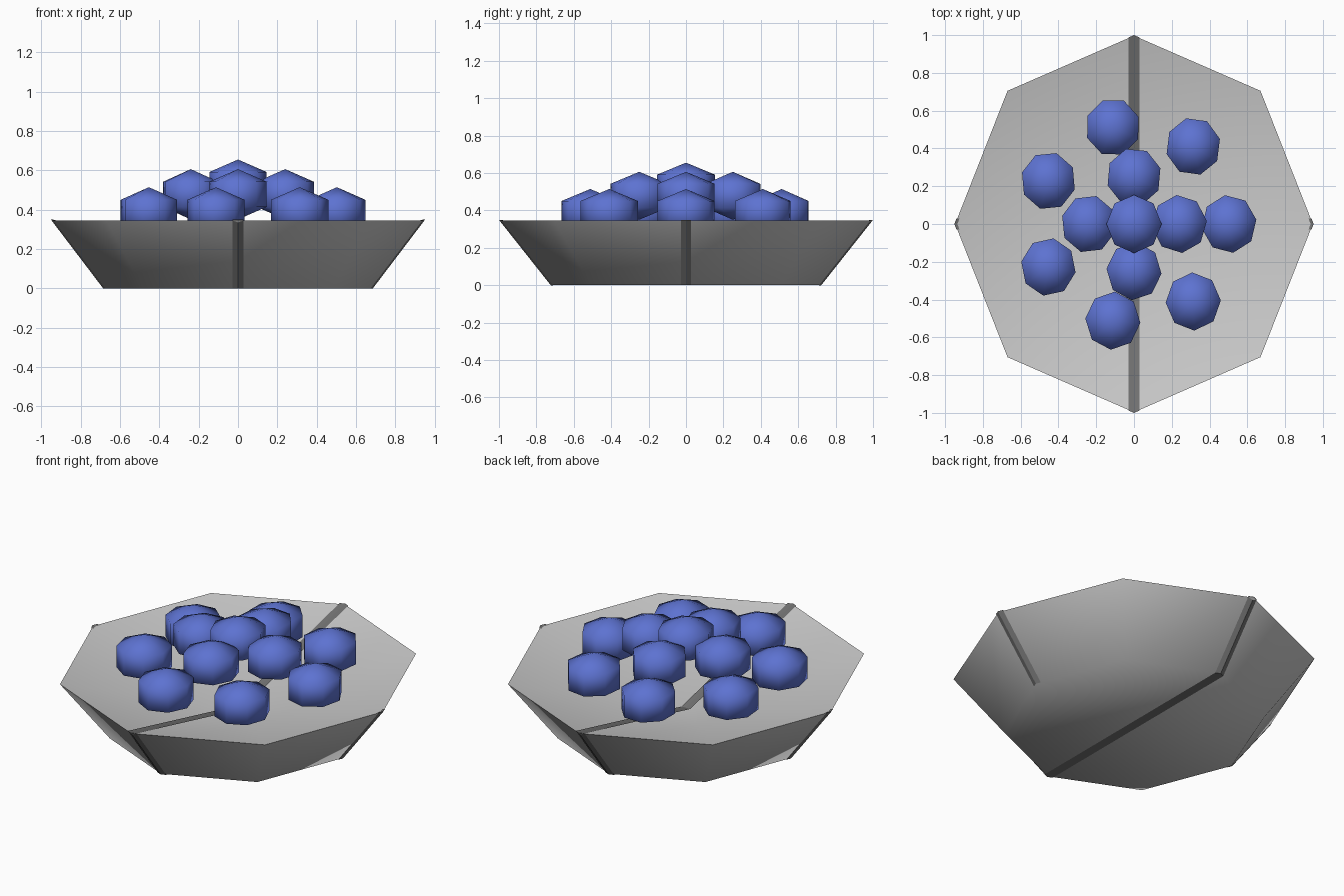
import bpy, bmesh, math

if "Cube" in bpy.data.objects:
    bpy.data.objects.remove(bpy.data.objects["Cube"])

def material(name, rgb):
    m = bpy.data.materials.new(name)
    m.diffuse_color = (*rgb, 1)
    m.use_nodes = True
    m.node_tree.nodes["Principled BSDF"].inputs["Base Color"].default_value = m.diffuse_color
    return m

GREY = material("pale grey", (0.60, 0.60, 0.60))
DARK = material("dark grey", (0.17, 0.17, 0.17))
BLUE = material("berry blue", (0.11, 0.17, 0.64))

RX, RY, H, FOOT, APEX = 0.947, 0.997, 0.345, 0.72, 0.105

def finish(name, bm, mat, angle=None):
    me = bpy.data.meshes.new(name)
    bm.to_mesh(me)
    bm.free()
    ob = bpy.data.objects.new(name, me)
    bpy.context.collection.objects.link(ob)
    me.materials.append(mat)
    me.polygons.foreach_set("use_smooth", [angle is not None] * len(me.polygons))
    if angle:
        bpy.ops.object.select_all(action='DESELECT')
        ob.select_set(True)
        bpy.context.view_layer.objects.active = ob
        bpy.ops.object.shade_smooth_by_angle(angle=math.radians(angle))
    return ob

# Octagonal bowl: flat foot, sloping wall, conical hollow
bm = bmesh.new()
def ring(k, z):
    return [bm.verts.new((RX * k * math.cos(i * math.pi / 4),
                          RY * k * math.sin(i * math.pi / 4), z)) for i in range(8)]
foot, rim = ring(FOOT, 0), ring(1, H)
apex = bm.verts.new((0, 0, APEX))
bm.faces.new(foot[::-1])
for i in range(8):
    j = (i + 1) % 8
    bm.faces.new((foot[i], foot[j], rim[j], rim[i]))
    bm.faces.new((rim[i], rim[j], apex))
finish("bowl", bm, GREY, 60)

# Dark bands: thin strips folded over the bowl's corners
def band(name, path, along_y, slope, half=0.028):
    bm = bmesh.new()
    rows = []
    for r, z in path:
        row = []
        for u in (-half, 0, half):
            d = math.copysign(max(abs(r) - slope * abs(u), 0), r)
            row.append(bm.verts.new((u, d, z) if along_y else (d, u, z)))
        rows.append(row)
    for a, b in zip(rows, rows[1:]):
        for c in range(2):
            bm.faces.new((a[c], a[c + 1], b[c + 1], b[c]))
    bmesh.ops.recalc_face_normals(bm, faces=bm.faces)
    return finish(name, bm, DARK)

e = 0.004
band("long_band", [(0, APEX + 0.011), (1, H + e), (FOOT * RY + e, -0.002),
                   (-FOOT * RY - e, -0.002), (-1, H + e), (0, APEX + 0.011)], True, 0.43)
for name, s in (("right_band", 1), ("left_band", -1)):
    band(name, [(s * 0.935, H), (s * 0.951, H + e), (s * (FOOT * RX + e), 0)], False, 0.39)

# Berries: squat three-ring spheres
def berry(name, x, y, z, turn):
    bm = bmesh.new()
    bmesh.ops.create_uvsphere(bm, u_segments=8, v_segments=3, radius=1)
    for v in bm.verts:
        a = math.atan2(v.co.y, v.co.x) + turn
        r = math.hypot(v.co.x, v.co.y) / math.sin(math.pi / 3)
        v.co = (x + 0.146 * r * math.cos(a), y + 0.154 * r * math.sin(a), z + 0.128 * v.co.z)
    finish(name, bm, BLUE, 180)

for i in range(7):
    a = i * math.tau / 7
    berry(f"outer_berry_{i + 1}", 0.503 * math.cos(a), 0.525 * math.sin(a), 0.386, a + 0.15)
for i in range(4):
    a = i * math.pi / 2
    berry(f"inner_berry_{i + 1}", 0.24 * math.cos(a), 0.25 * math.sin(a), 0.478, i * 0.2 + 0.1)
berry("top_berry", 0, 0, 0.527, 0)
